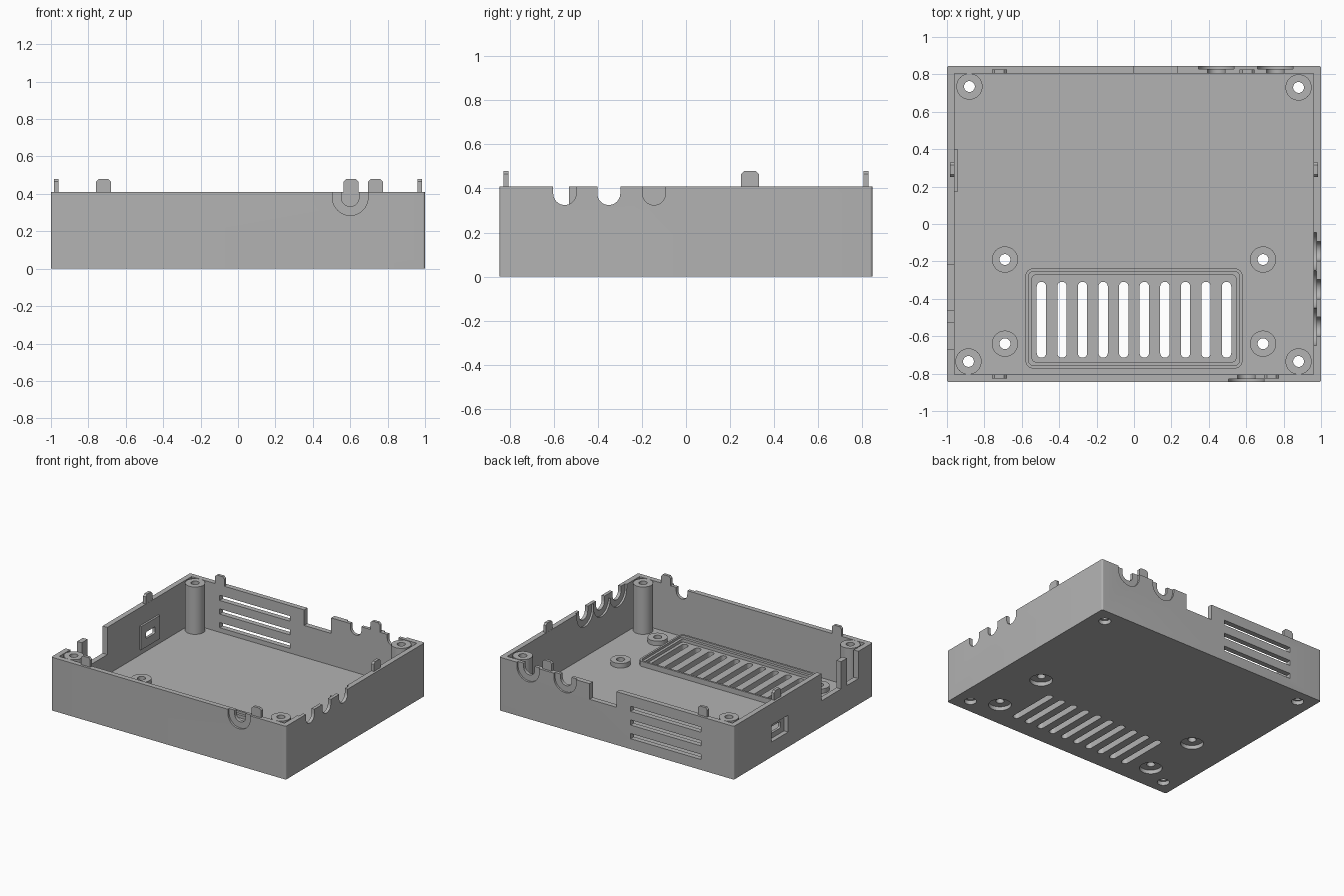
import bpy, bmesh, math
from mathutils import Vector

cube = bpy.data.objects.get("Cube")
if cube:
    bpy.data.objects.remove(cube, do_unlink=True)

grey = bpy.data.materials.new("plain grey")
grey.use_nodes = True
GREY = (0.45, 0.45, 0.45, 1)
grey.diffuse_color = GREY
grey.node_tree.nodes["Principled BSDF"].inputs["Base Color"].default_value = GREY

HX, HY, TOP, WALL, FLOOR = 1.0, 0.845, 0.41, 0.04, 0.045


# 2D profiles
def arc(cx, cy, r, start, end, n=8):
    return [(cx + r * math.cos(math.radians(start + (end - start) * i / n)),
             cy + r * math.sin(math.radians(start + (end - start) * i / n)))
            for i in range(n + 1)]


def rounded(cx, cy, hw, hh, r):
    pts = []
    for k, (sx, sy) in enumerate([(1, 1), (-1, 1), (-1, -1), (1, -1)]):
        pts += arc(cx + sx * (hw - r), cy + sy * (hh - r), r, 90 * k, 90 * k + 90)
    return pts


def circle(cx, cy, r):
    return rounded(cx, cy, r, r, r)


def rect(u0, u1, v0, v1):
    return [(u0, v0), (u1, v0), (u1, v1), (u0, v1)]


def notch_shape(c, z, r):
    return arc(c, z, r, 180, 360, 20) + [(c + r, 0.6), (c - r, 0.6)]


# Extrude a profile along an axis
def prism(name, pts, axis, lo, hi):
    place = {"X": lambda u, v, w: (w, u, v),
             "Y": lambda u, v, w: (u, w, v),
             "Z": lambda u, v, w: (u, v, w)}[axis]
    bm = bmesh.new()
    verts = [bm.verts.new(place(u, v, lo)) for u, v in pts]
    face = bm.faces.new(verts)
    res = bmesh.ops.extrude_face_region(bm, geom=[face])
    moved = [g for g in res["geom"] if isinstance(g, bmesh.types.BMVert)]
    bmesh.ops.translate(bm, verts=moved, vec=Vector(place(0, 0, hi - lo)))
    bmesh.ops.remove_doubles(bm, verts=bm.verts, dist=1e-5)
    bmesh.ops.recalc_face_normals(bm, faces=bm.faces)
    mesh = bpy.data.meshes.new(name)
    bm.to_mesh(mesh)
    bm.free()
    mesh.materials.append(grey)
    obj = bpy.data.objects.new(name, mesh)
    bpy.context.collection.objects.link(obj)
    return obj


def cut(target, pts, axis, lo, hi):
    tool = prism("cutter", pts, axis, lo, hi)
    tool.hide_render = True
    mod = target.modifiers.new("cut", "BOOLEAN")
    mod.operation, mod.solver, mod.object = "DIFFERENCE", "EXACT", tool
    bpy.context.view_layer.objects.active = target
    bpy.ops.object.modifier_apply(modifier=mod.name)
    bpy.data.objects.remove(tool, do_unlink=True)


# Open tray
tray = prism("tray", rounded(0, 0, HX, HY, 0.012), "Z", 0, TOP)
cut(tray, rect(WALL - HX, HX - WALL, WALL - HY, HY - WALL), "Z", FLOOR, 1)

# Floor ventilation slots and their raised frame
for i in range(10):
    cut(tray, rounded(-0.495 + 0.11 * i, -0.512, 0.025, 0.203, 0.025), "Z", -0.1, 0.2)
frame = prism("vent_frame", rounded(0, -0.505, 0.58, 0.267, 0.04), "Z", 0.03, 0.085)
cut(frame, rounded(0, -0.505, 0.545, 0.232, 0.02), "Z", 0, 0.2)
cut(frame, rounded(0, -0.505, 0.565, 0.252, 0.03), "Z", 0.068, 0.2)

# Screw bosses on the floor and pillars in the corners
bosses = [(s * 0.69, y, 0.08, 0.08) for s in (-1, 1) for y in (-0.19, -0.64)]
pillars = [(-0.88, 0.735, TOP, 0.043), (0.88, 0.73, TOP, 0.043),
           (-0.885, -0.735, TOP, 0.043), (0.88, -0.735, TOP, 0.043)]
for x, y, top, recess in bosses + pillars:
    cut(tray, circle(x, y, 0.029), "Z", -0.1, 0.2)
    cut(tray, circle(x, y, recess), "Z", -0.1, 0.03)
    post = prism("corner_pillar" if top == TOP else "floor_boss",
                 circle(x, y, 0.07), "Z", 0.035, top)
    cut(post, circle(x, y, 0.029), "Z", -0.1, 1)

# Cable notches: front and back recessed outside, side ones recessed inside
for x, s in [(0.6, -1), (0.44, 1), (0.755, 1)]:
    lo, hi = sorted((s * 0.7, s * 1.0))
    cut(tray, notch_shape(x, 0.38, 0.047), "Y", lo, hi)
    lo, hi = sorted((s * (HY - 0.015), s * 1.0))
    cut(tray, notch_shape(x, 0.38, 0.095), "Y", lo, hi)
for y in (-0.55, -0.35, -0.145):
    cut(tray, notch_shape(y, 0.377, 0.052), "X", 0.94, 1.1)
    cut(tray, notch_shape(y, 0.377, 0.1), "X", 0.94, 0.975)

# Back wall opening and three long vents
cut(tray, rect(0, 0.23, 0.29, 0.6), "Y", 0.75, 1)
for z in (0.1, 0.205, 0.31):
    cut(tray, rect(-0.72, -0.12, z - 0.02, z + 0.02), "Y", 0.75, 1)

# Side wall opening with an upright tongue left standing
for y0, y1 in [(-0.67, -0.53), (-0.46, -0.22)]:
    cut(tray, rect(y0, y1, 0.2, 0.6), "X", -1.1, -0.955)

# Socket: recess through the side wall, closed by an inner plate
cut(tray, rect(0.185, 0.385, 0.115, 0.245), "X", -1.1, -0.93)
plate = prism("socket_plate", rect(0.17, 0.4, 0.09, 0.27), "X", -0.965, -0.945)
cut(plate, rounded(0.285, 0.18, 0.055, 0.025, 0.01), "X", -1, -0.9)


# Lid clips with chamfered tops
def clip(c, axis, side):
    pts = [(c - 0.04, 0.36), (c + 0.04, 0.36), (c + 0.04, 0.465),
           (c + 0.025, 0.48), (c - 0.025, 0.48), (c - 0.04, 0.465)]
    prism("lid_clip", pts, axis, side - 0.011, side + 0.011)


for x, y in [(-0.72, -0.816), (0.735, -0.816), (-0.72, 0.816), (0.605, 0.816)]:
    clip(x, "Y", y)
for side in (-0.972, 0.972):
    clip(0.29, "X", side)

# Smooth round parts, keep edges sharp
bpy.ops.object.select_all(action="DESELECT")
for obj in bpy.context.collection.objects:
    if obj.type == "MESH" and grey.name in obj.data.materials:
        obj.select_set(True)
        bpy.context.view_layer.objects.active = obj
bpy.ops.object.shade_smooth_by_angle(angle=math.radians(30))
